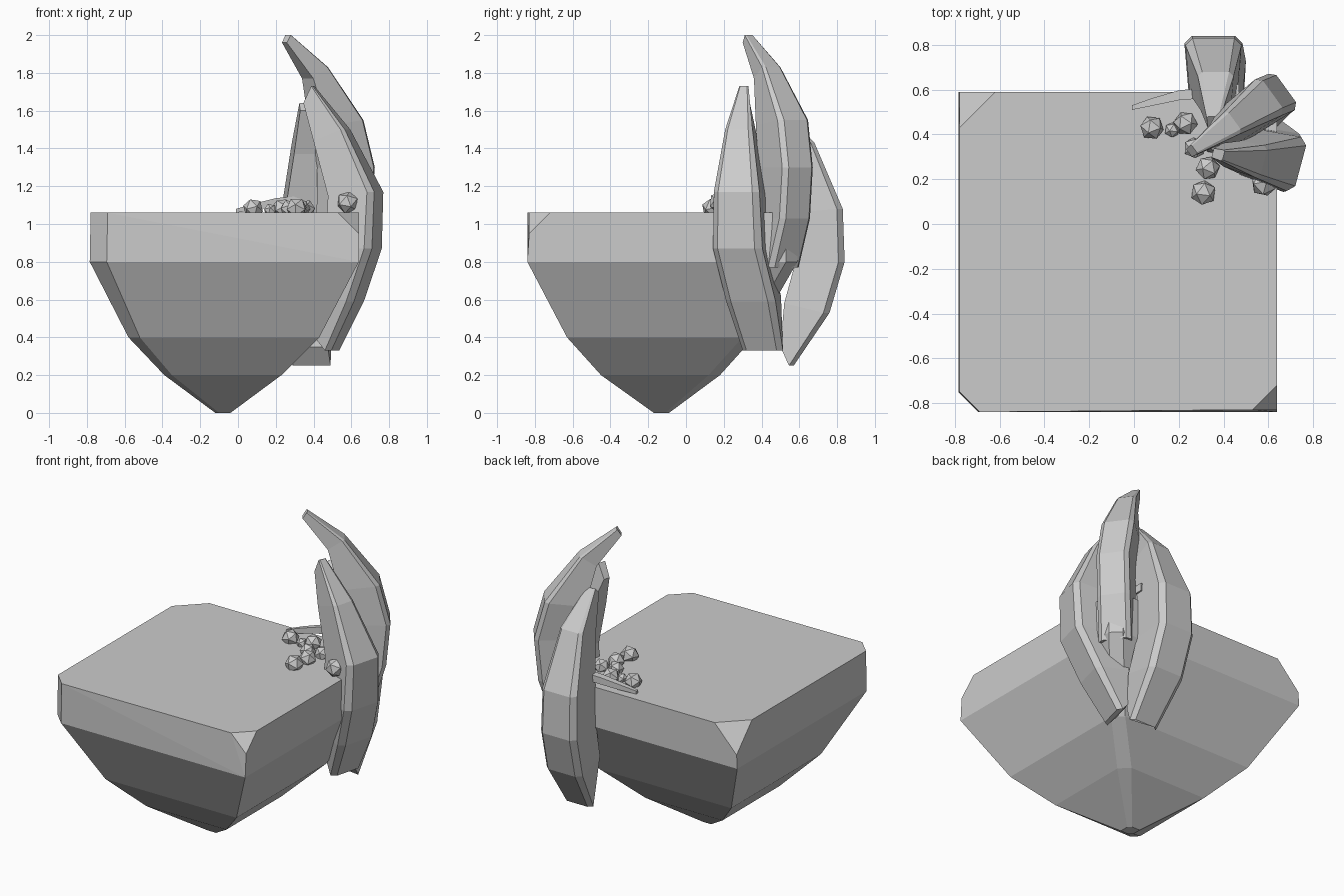
import bpy, bmesh, math, random
from mathutils import Vector, Euler

random.seed(4)
if "Cube" in bpy.data.objects:
    bpy.data.objects.remove(bpy.data.objects["Cube"], do_unlink=True)

stone = bpy.data.materials.new("stone_grey")
stone.use_nodes = True
GREY = (0.6, 0.6, 0.6, 1)
stone.diffuse_color = GREY
stone.node_tree.nodes["Principled BSDF"].inputs["Base Color"].default_value = GREY


def finish(bm, name):
    bmesh.ops.recalc_face_normals(bm, faces=bm.faces[:])
    mesh = bpy.data.meshes.new(name)
    bm.to_mesh(mesh)
    bm.free()
    mesh.materials.append(stone)
    obj = bpy.data.objects.new(name, mesh)
    bpy.context.collection.objects.link(obj)
    return obj


def hull(name, points):
    bm = bmesh.new()
    for p in points:
        bm.verts.new(p)
    bmesh.ops.convex_hull(bm, input=bm.verts[:])
    bmesh.ops.delete(bm, geom=[v for v in bm.verts if not v.link_faces], context='VERTS')
    bmesh.ops.dissolve_limit(bm, angle_limit=math.radians(1),
                             verts=bm.verts[:], edges=bm.edges[:])
    return finish(bm, name)


def loft(name, sections):
    bm = bmesh.new()
    rings = [[bm.verts.new(p) for p in s] for s in sections]
    count = len(rings[0])
    for low, high in zip(rings, rings[1:]):
        for i in range(count):
            j = (i + 1) % count
            bm.faces.new((low[i], low[j], high[j], high[i]))
    bm.faces.new(rings[0])
    bm.faces.new(rings[-1])
    return finish(bm, name)


# Floating island: stacked square levels, tapering to a small foot
def level(z, x0, x1, y0, y1, front_cut, back_cut):
    pts = [(x0, y0 + front_cut, z), (x0 + front_cut, y0, z),
           (x1, y1 - back_cut, z), (x1 - back_cut, y1, z)]
    return pts, [(x1, y0, z), (x0, y1, z)]


island = []
for args in ((0, -.12, -.04, -.17, -.09, .02, .02),
             (.2, -.39, .23, -.45, .18, .04, .06),
             (.4, -.58, .43, -.63, .36, .06, .06),
             (.8, -.785, .64, -.84, .59, .09, .06)):
    cut, sharp = level(*args)
    island += cut + sharp
top, _ = level(1.06, -.78, .64, -.84, .59, .09, .06)
island += top
# Clipped top corners
for x, y, sx, sy, c, drop in ((.64, -.83, -1, 1, .11, .11), (-.78, .59, 1, -1, .16, .17)):
    island += [(x + sx * c, y, 1.06), (x, y + sy * c, 1.06), (x, y, 1.06 - drop)]
hull("island", island)


# Curved claws: station = outer centre x, y, z, half width, depth, inner lift
def claw(name, angle, stations):
    a = math.radians(angle)
    out = Vector((math.cos(a), math.sin(a), 0))
    side = Vector((-math.sin(a), math.cos(a), 0))
    sections = []
    for x, y, z, w, depth, lift in stations:
        c = Vector((x, y, z))
        b = w * .25
        inner = c - out * depth + Vector((0, 0, lift))
        sections.append([inner - side * w * .85, c - out * b - side * w,
                         c - side * (w - b), c + side * (w - b),
                         c - out * b + side * w, inner + side * w * .85])
    loft(name, sections)


claw("left_claw", -15, (
    (.515, .40, .33, .11, .08, .06),
    (.64, .335, .59, .135, .22, .03),
    (.735, .265, .87, .135, .25, 0),
    (.745, .26, 1.17, .125, .25, -.02),
    (.58, .275, 1.5, .075, .17, -.06),
    (.4, .305, 1.73, .025, .05, -.09)))
claw("back_claw", 90, (
    (.39, .57, .25, .1, .07, .1),
    (.37, .76, .53, .13, .24, .05),
    (.355, .84, .8, .13, .26, 0),
    (.355, .83, 1.08, .125, .25, -.02),
    (.365, .68, 1.43, .08, .17, -.06),
    (.355, .48, 1.64, .03, .05, -.04)))
claw("corner_claw", 36, (
    (.6, .53, .77, .1, .15, .02),
    (.66, .59, 1.03, .1, .24, 0),
    (.68, .605, 1.3, .1, .26, 0),
    (.62, .58, 1.55, .1, .24, -.03),
    (.45, .46, 1.83, .06, .1, -.06),
    (.27, .335, 2, .025, .03, -.04)))

# Small thorn lying along the back edge of the top
thorn = []
for x, y, z, w in ((-.01, .52, 1.07, .01), (.08, .545, 1.09, .017),
                   (.2, .575, 1.115, .022), (.47, .6, 1.135, .025)):
    thorn.append([(x, y - w, z - w), (x, y + w, z - w), (x, y + w, z + w), (x, y - w, z + w)])
loft("thorn", thorn)

# Scattered pebbles between the claws
for i, (x, y, r) in enumerate(((.08, .43, .055), (.23, .45, .055), (.17, .42, .035),
                               (.33, .25, .055), (.31, .14, .058), (.27, .34, .05),
                               (.36, .36, .05), (.58, .18, .06))):
    bm = bmesh.new()
    bmesh.ops.create_icosphere(bm, subdivisions=1, radius=r)
    pebble = finish(bm, f"pebble_{i + 1}")
    pebble.location = (x, y, 1.06 + r * (.9 if x > .5 else .4))
    pebble.rotation_euler = Euler([random.uniform(0, 3) for _ in range(3)])
